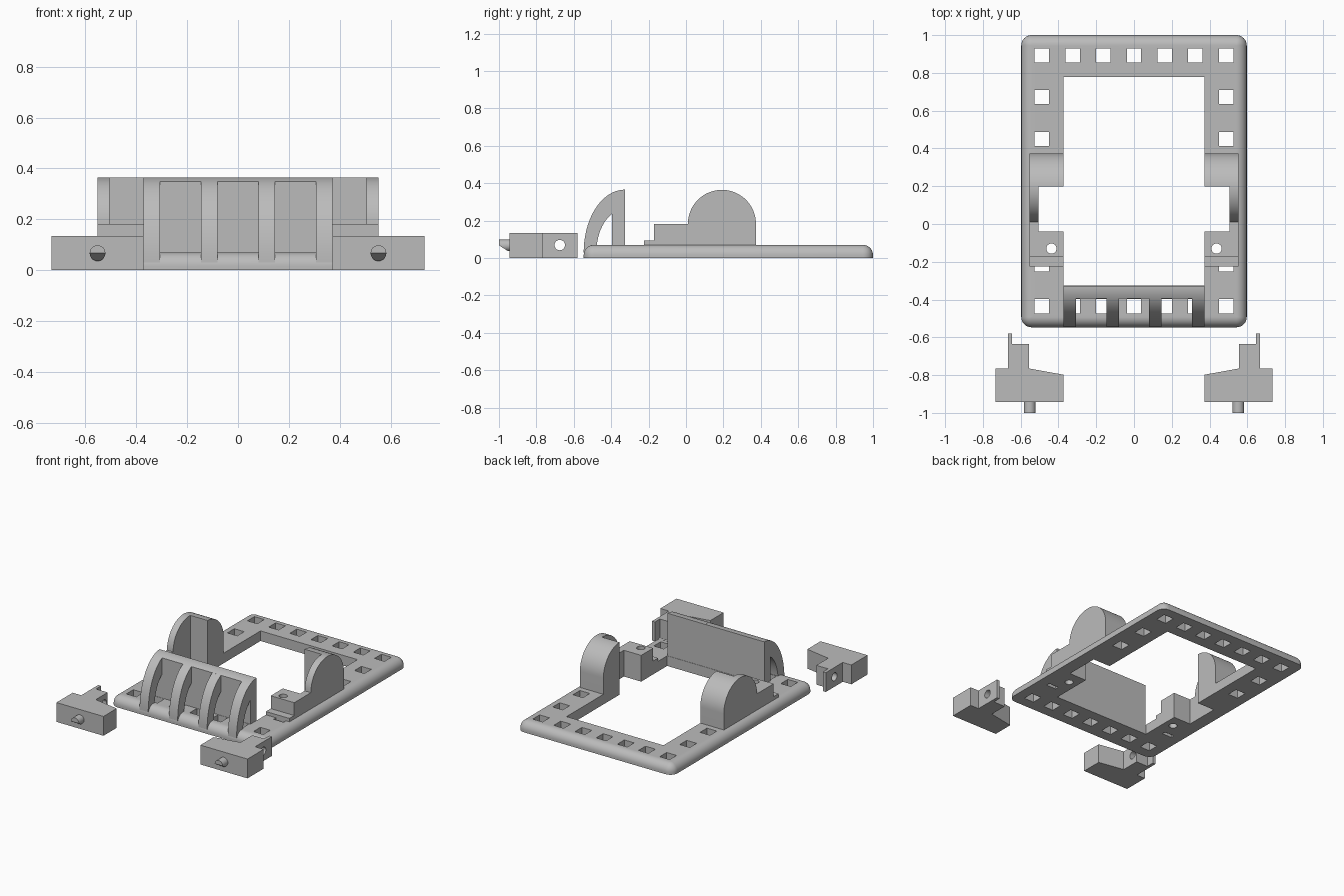
import bpy, bmesh, math
from mathutils import Vector

cube = bpy.data.objects.get("Cube")
if cube:
    bpy.data.objects.remove(cube, do_unlink=True)

grey = bpy.data.materials.new("plain_grey")
grey.use_nodes = True
grey.diffuse_color = (0.5, 0.5, 0.5, 1)
grey.node_tree.nodes["Principled BSDF"].inputs["Base Color"].default_value = (0.5, 0.5, 0.5, 1)


def make(name, bm):
    bmesh.ops.recalc_face_normals(bm, faces=bm.faces)
    mesh = bpy.data.meshes.new(name)
    bm.to_mesh(mesh)
    bm.free()
    mesh.materials.append(grey)
    obj = bpy.data.objects.new(name, mesh)
    bpy.context.collection.objects.link(obj)
    return obj


def prism(name, pts, axis, a, b):
    """Extrude a 2D outline along x (points are y, z) or z (points are x, y)."""
    bm = bmesh.new()
    place = (lambda p, t: (t, *p)) if axis == "x" else (lambda p, t: (*p, t))
    lo, hi = ([bm.verts.new(place(p, t)) for p in pts] for t in (a, b))
    bm.faces.new(lo)
    bm.faces.new(hi)
    n = len(pts)
    for i in range(n):
        j = (i + 1) % n
        bm.faces.new((lo[i], lo[j], hi[j], hi[i]))
    return make(name, bm)


def box(name, x0, x1, y0, y1, z0, z1):
    return prism(name, [(x0, y0), (x1, y0), (x1, y1), (x0, y1)], "z", z0, z1)


def arc(cx, cy, rx, ry, start, end, steps=24):
    angles = [math.radians(start + (end - start) * i / steps) for i in range(steps + 1)]
    return [(cx + rx * math.cos(t), cy + ry * math.sin(t)) for t in angles]


def cut(obj, cutters):
    """Subtract each cutter from the object and remove the cutters."""
    for c in cutters:
        c.hide_render = True
        m = obj.modifiers.new("cut", "BOOLEAN")
        m.operation, m.solver, m.object = "DIFFERENCE", "EXACT", c
    deps = bpy.context.evaluated_depsgraph_get()
    mesh = bpy.data.meshes.new_from_object(obj.evaluated_get(deps))
    obj.modifiers.clear()
    obj.data = mesh
    for c in cutters:
        bpy.data.objects.remove(c, do_unlink=True)


def smooth(obj):
    bpy.ops.object.select_all(action="DESELECT")
    obj.select_set(True)
    bpy.context.view_layer.objects.active = obj
    bpy.ops.object.shade_smooth_by_angle(angle=math.radians(30))


# Base frame with rounded top rim and corners
W, FRONT, BACK, H, R = 0.597, -0.547, 1.0, 0.07, 0.055
bm = bmesh.new()
rings = []
levels = [(R, 0)] + [(max(r, 0.001), H - R + z) for r, z in arc(0, 0, R, R, 0, 90, 10)]
for r, z in levels:
    outline = []
    for k, (cx, cy) in enumerate([(W - R, BACK - R), (R - W, BACK - R),
                                  (R - W, FRONT + R), (W - R, FRONT + R)]):
        outline += arc(cx, cy, r, r, 90 * k, 90 * k + 90, 8)
    rings.append([bm.verts.new((x, y, z)) for x, y in outline])
for lo, hi in zip(rings, rings[1:]):
    for i in range(len(lo)):
        j = (i + 1) % len(lo)
        bm.faces.new((lo[i], lo[j], hi[j], hi[i]))
bm.faces.new(rings[0])
bm.faces.new(rings[-1])
frame = make("base_frame", bm)

# Opening, side notches and square holes through the frame
holes = [(0.1625 * i, y) for i in range(-3, 4) for y in (0.892, -0.435)]
holes += [(s * 0.4875, y) for s in (-1, 1) for y in (0.672, 0.45, -0.213)]
cutters = [box("opening", -0.372, 0.372, -0.325, 0.778, -1, 1),
           box("notches", -0.505, 0.505, -0.04, 0.198, -1, 1)]
cutters += [box("hole", x - 0.038, x + 0.038, y - 0.038, y + 0.038, -1, 1) for x, y in holes]
cut(frame, cutters)
smooth(frame)

# Curved front guard: upright plate and four hollow ribs
Y = -0.327
plate = [(Y, 0.02)] + [(y, z) for y, z in arc(Y, 0.03, 0.22, 0.335, 90, 108, 8)]
plate.append((plate[-1][0], 0.02))
smooth(prism("guard_plate", plate, "x", -0.372, 0.372))
rib = arc(Y, 0.03, 0.22, 0.335, 180, 90) + arc(Y, 0.03, 0.152, 0.23, 90, 180)
for x in (-0.339, -0.113, 0.113, 0.339):
    smooth(prism("guard_rib", rib, "x", x - 0.033, x + 0.033))

for s, side in ((1, "left"), (-1, "right")):
    # Round-topped side holder with stepped front block
    profile = [(-0.225, 0), (-0.225, 0.093), (-0.172, 0.093), (-0.172, 0.182), (0.01, 0.182)]
    profile += arc(0.192, 0.182, 0.182, 0.182, 180, 0, 36)[1:] + [(0.374, 0)]
    holder = prism(side + "_holder", profile, "x", s * 0.372, s * 0.552)
    xs = sorted((s * 0.3, s * 0.505))
    cut(holder, [box("recess", *xs, -0.04, 0.198, -1, 1)])
    bore = arc(s * 0.437, -0.13, 0.027, 0.027, 0, 345, 23)
    for part in (holder, frame):
        cut(part, [prism("bore", bore, "z", -1, 1)])
    smooth(holder)

    # Loose clip with a tab and cross hole
    outline = [(0.372, -0.943), (0.733, -0.943), (0.733, -0.765), (0.667, -0.765),
               (0.667, -0.58), (0.645, -0.58), (0.645, -0.635), (0.555, -0.635),
               (0.555, -0.765), (0.372, -0.798)]
    clip = prism(side + "_clip", [(s * x, y) for x, y in outline], "z", 0, 0.134)
    cut(clip, [prism("bore", arc(-0.675, 0.069, 0.028, 0.028, 0, 345, 23), "x", s * 0.4, s * 0.9)])
    smooth(clip)

    # Latch pin, sloped on its lower half
    bm = bmesh.new()
    circle = arc(s * 0.552, 0.067, 0.031, 0.031, 0, 345, 23)
    tip = [bm.verts.new((x, -1 + 1.6 * max(0, 0.067 - z), z)) for x, z in circle]
    root = [bm.verts.new((x, -0.93, z)) for x, z in circle]
    for i in range(24):
        j = (i + 1) % 24
        bm.faces.new((tip[i], tip[j], root[j], root[i]))
    bm.faces.new(tip[:13])
    bm.faces.new(tip[12:] + tip[:1])
    bm.faces.new(root)
    smooth(make(side + "_latch_pin", bm))
